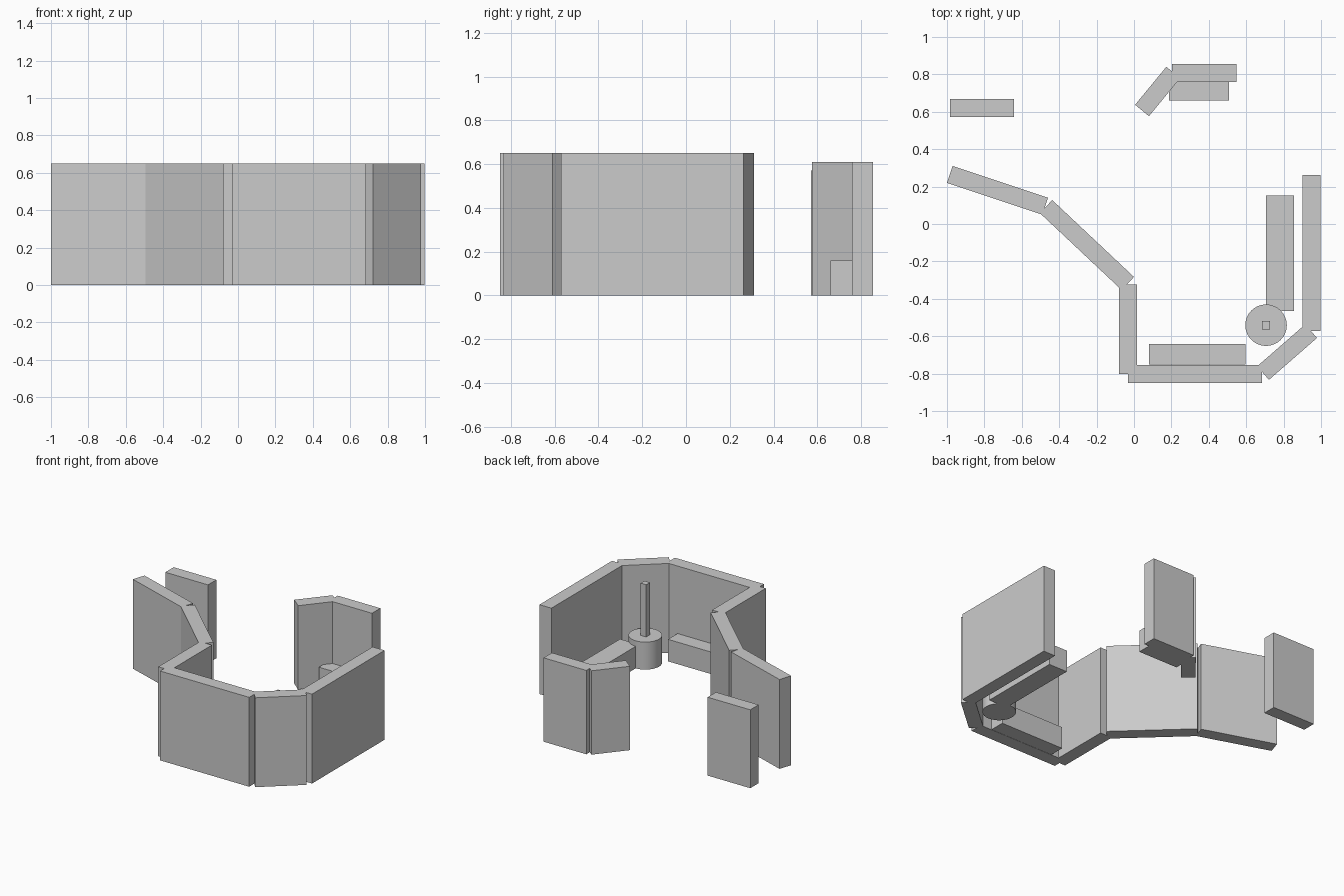
import bpy
import math
from mathutils import Vector

cube = bpy.data.objects.get("Cube")
if cube:
    bpy.data.objects.remove(cube, do_unlink=True)

# Single plain grey
grey = bpy.data.materials.new("plain grey")
grey.use_nodes = True
colour = (0.6, 0.6, 0.6, 1)
grey.diffuse_color = colour
grey.node_tree.nodes["Principled BSDF"].inputs["Base Color"].default_value = colour

WALL, THICK, SEAT = 0.65, 0.096, 0.16


def finish(name):
    obj = bpy.context.object
    obj.name = name
    obj.data.materials.append(grey)
    return obj


def slab(name, start, end, height, width=THICK, base=0.0):
    """Upright box whose centre line runs from start to end."""
    a, b = Vector(start), Vector(end)
    run, mid = b - a, (a + b) / 2
    bpy.ops.mesh.primitive_cube_add(size=1)
    obj = finish(name)
    obj.scale = (run.length, width, height)
    obj.rotation_euler.z = math.atan2(run.y, run.x)
    obj.location = (mid.x, mid.y, base + height / 2)
    return obj


# Curved run of wall panels
slab("wall_far_right", (-0.985, 0.265), (-0.475, 0.095), WALL)
slab("wall_diagonal_right", (-0.47, 0.093), (-0.033, -0.318), WALL)
slab("wall_short_right", (-0.032, -0.803), (-0.032, -0.323), WALL)
slab("wall_front", (-0.032, -0.802), (0.685, -0.802), WALL)
slab("wall_diagonal_left", (0.69, -0.797), (0.947, -0.573), WALL)
slab("wall_left", (0.948, -0.572), (0.948, 0.262), WALL)

# Free-standing back panels
slab("back_panel", (0.204, 0.807), (0.547, 0.807), 0.61)
slab("back_panel_diagonal", (0.043, 0.607), (0.21, 0.81), 0.61)
slab("lone_panel", (-0.985, 0.62), (-0.642, 0.62), 0.57)

# Low benches
slab("front_bench", (0.08, -0.697), (0.595, -0.697), SEAT, 0.11)
slab("side_bench", (0.781, -0.465), (0.781, 0.152), SEAT, 0.15)
slab("back_bench", (0.188, 0.71), (0.508, 0.71), SEAT, 0.1)

# Round pedestal with a square post
bpy.ops.mesh.primitive_cylinder_add(vertices=32, radius=0.111, depth=0.2,
                                    location=(0.706, -0.541, 0.1))
finish("pedestal")
bpy.ops.object.shade_smooth_by_angle()
slab("post", (0.684, -0.541), (0.728, -0.541), 0.38, 0.044, base=0.2)
